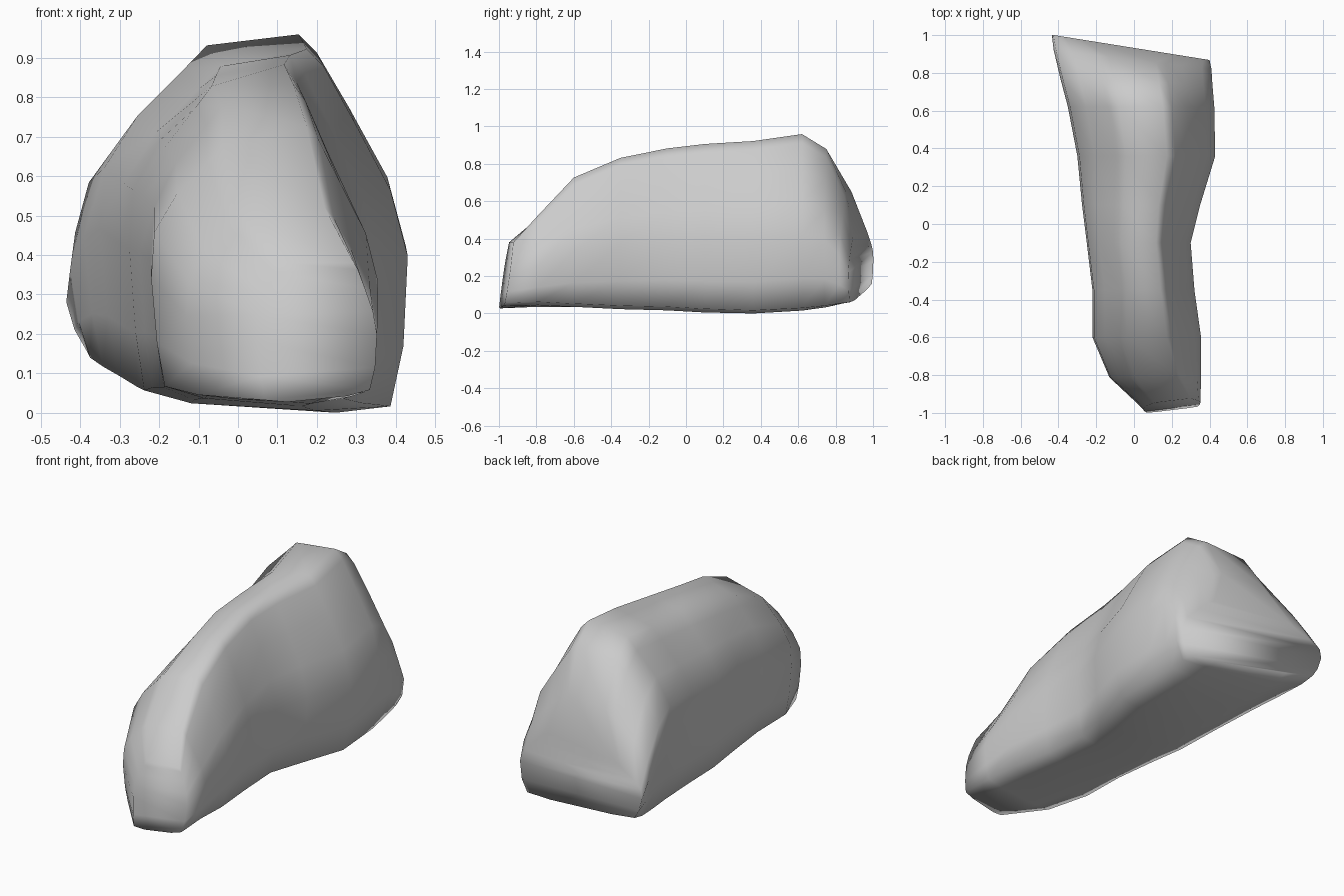
import bpy, bmesh

# Cross-section: (fraction of half width, fraction of height), right side then left side
ring = [(0.5, 0.0), (0.88, 0.03), (0.97, 0.2), (1.0, 0.45), (0.88, 0.63), (0.63, 0.81),
        (0.42, 0.95), (0.3, 1.0),
        (-0.3, 1.0), (-0.45, 0.93), (-0.75, 0.79), (-0.97, 0.63), (-1.0, 0.45),
        (-0.95, 0.2), (-0.88, 0.03), (-0.5, 0.0)]

# Stations, front to back:
# y, left x, right x, bottom z, top z, y shear by x, lean, bottom tilt, top tilt, top boxiness
stations = [
    (-0.985, 0.05, 0.352, 0.035, 0.38, 0.12, 0.05, 0.10, 0.0, 0.45),
    (-0.80, -0.13, 0.355, 0.04, 0.51, 0.05, 0.0, 0.04, 0.1, 0.2),
    (-0.60, -0.22, 0.355, 0.04, 0.70, 0.0, 0.0, -0.03, 0.25, 0.1),
    (-0.35, -0.22, 0.32, 0.03, 0.805, 0.0, 0.0, -0.05, 0.3, 0.05),
    (-0.10, -0.25, 0.30, 0.025, 0.855, 0.0, 0.0, -0.06, 0.3, 0.05),
    (0.10, -0.275, 0.35, 0.015, 0.88, 0.0, 0.0, -0.06, 0.28, 0.0),
    (0.36, -0.30, 0.43, 0.015, 0.90, 0.0, 0.0, -0.08, 0.2, 0.0),
    (0.62, -0.35, 0.425, 0.035, 0.945, 0.0, 0.0, -0.10, 0.12, 0.0),
    (0.755, -0.39, 0.415, 0.055, 0.87, -0.04, 0.0, -0.11, 0.08, 0.0),
    (0.87, -0.425, 0.41, 0.08, 0.65, -0.12, 0.0, -0.12, 0.0, 0.0),
    (0.935, -0.435, 0.40, 0.10, 0.43, -0.16, 0.0, -0.14, 0.0, 0.35),
]

# Lofted body
bm = bmesh.new()
loops = []
for y, xl, xr, zb, zt, shear, lean, tilt, ttilt, box in stations:
    mid, hw = (xl + xr) / 2, (xr - xl) / 2
    loop = []
    for u, v in ring:
        if v > 0.5:
            u += (1 if u > 0 else -1) * (1 - abs(u)) * box
        dx = u * hw
        z = zb + v * (zt - zb) + tilt * dx * (1 - v) + ttilt * dx * v ** 8
        loop.append(bm.verts.new((mid + dx, y + shear * dx + lean * v, max(z, 0))))
    loops.append(loop)
n = len(ring)
for a, b in zip(loops, loops[1:]):
    for i in range(n):
        j = (i + 1) % n
        bm.faces.new((a[i], a[j], b[j], b[i]))

# End caps, made of strips between the two sides
for loop in (loops[0], loops[-1]):
    for i in range(n // 2 - 1):
        bm.faces.new((loop[i], loop[i + 1], loop[n - 2 - i], loop[n - 1 - i]))
bmesh.ops.recalc_face_normals(bm, faces=bm.faces)
for f in bm.faces:
    f.smooth = True

mesh = bpy.data.meshes.new("boulder")
bm.to_mesh(mesh)
bm.free()
obj = bpy.data.objects.new("boulder", mesh)
bpy.context.collection.objects.link(obj)
